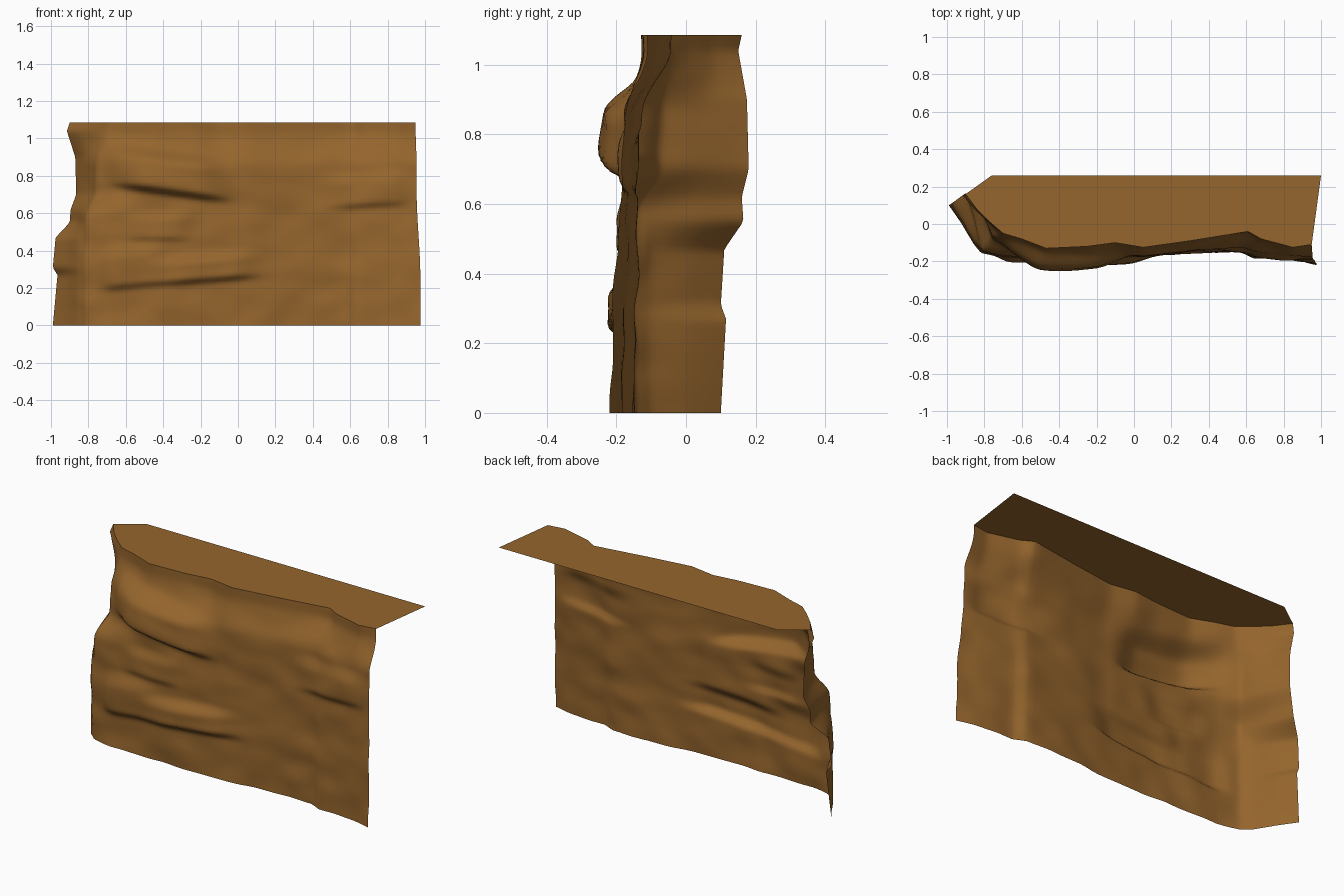
import bpy
import bmesh
import math
from mathutils import Vector, noise

if "Cube" in bpy.data.objects:
    bpy.data.objects.remove(bpy.data.objects["Cube"], do_unlink=True)

HEIGHT = 1.085
COLUMNS_PER_SPAN = 6
ROWS = 72

# Plan outlines from the rear of the side wing, round the corner, along the face
top_plan = [(-.9, .16), (-.84, .08), (-.77, .01), (-.7, -.05), (-.6, -.08),
            (-.47, -.13), (-.25, -.12), (-.1, -.1), (.05, -.125), (.3, -.09),
            (.61, -.04), (.68, -.08), (.85, -.125), (.95, -.11)]
middle_plan = [(-.87, .18), (-.83, .09), (-.79, 0), (-.76, -.08), (-.66, -.135),
               (-.5, -.17), (-.3, -.18), (-.1, -.17), (.05, -.165), (.3, -.145),
               (.58, -.13), (.66, -.15), (.85, -.17), (.955, -.175)]
base_plan = [(-.99, .1), (-.92, 0), (-.86, -.1), (-.81, -.145), (-.68, -.17),
             (-.5, -.175), (-.3, -.18), (-.1, -.175), (.05, -.17), (.3, -.155),
             (.57, -.145), (.64, -.175), (.85, -.195), (.975, -.215)]

# Ragged rear edge of the side wing: height, x, y
wing_edge = [(0, -.99, .1), (.27, -.965, .115), (.31, -.99, .1), (.47, -.975, .11),
             (.55, -.9, .165), (.62, -.895, .16), (.7, -.865, .18), (.9, -.87, .175),
             (1.04, -.915, .15), (HEIGHT, -.9, .16)]

# Rock ledges: centre x, half width, underside height, rise, depth, downward slope
ledges = [(-.36, .36, .71, .24, .07, -.14),
          (-.17, .34, .24, .16, .045, .08),
          (.7, .25, .64, .2, .025, .06),
          (-.56, .2, .21, .25, .03, .1),
          (-.42, .2, .46, .16, .02, 0)]


def smooth(a, b, value):
    t = max(0, min(1, (value - a) / (b - a)))
    return t * t * (3 - 2 * t)


def sample(plan, t):
    """Point on a plan outline."""
    i = min(int(t), len(plan) - 2)
    return Vector(plan[i]).lerp(Vector(plan[i + 1]), t - i)


def outline_at(t, z):
    """Plan point blended between the rim, the middle and the base."""
    # The corner column steps out abruptly, the open end more gradually
    drop = smooth(.58, .72, z) if t < 5 else smooth(.25, .72, z)
    lower = sample(middle_plan, t).lerp(sample(base_plan, t), 1 - drop)
    return sample(top_plan, t).lerp(lower, 1 - smooth(.85, 1.04, z))


def edge_at(z):
    for low, high in zip(wing_edge, wing_edge[1:]):
        if z <= high[0]:
            t = (z - low[0]) / (high[0] - low[0])
            return Vector(low[1:]).lerp(Vector(high[1:]), t)
    return Vector(wing_edge[-1][1:])


def ledge_depth(x, z):
    """Sharp underside that fades out upwards."""
    total = 0
    for cx, half, under, rise, depth, slope in ledges:
        across = 1 - smooth(.4, 1, abs(x - cx) / half)
        h = z - under - slope * (x - cx)
        total += depth * across * smooth(-.012, .012, h) * (1 - smooth(rise * .6, rise, h))
    return total


def rock_point(t, z):
    point = outline_at(t, z)
    point += (edge_at(z) - outline_at(0, z)) * max(0, 1 - t / 3)
    # Lumps are pushed out along the face, fading at the rim and the wing
    fade = 1 - smooth(.95, HEIGHT, z)
    along = smooth(0, 3, t)
    seed = Vector((point.x * 3, t * .2, z * 4))
    lump = noise.noise(seed) * .012 + noise.noise(seed * 2.3) * .01
    out = (ledge_depth(point.x, z) + lump) * along * fade
    corner = 1 - smooth(2, 5, t)
    return Vector((point.x - out * corner * .5, point.y - out, z))


def finish(bm, name, material):
    mesh = bpy.data.meshes.new(name)
    bm.to_mesh(mesh)
    bm.free()
    mesh.materials.append(material)
    obj = bpy.data.objects.new(name, mesh)
    bpy.context.collection.objects.link(obj)
    return obj


earth = bpy.data.materials.new("earth_brown")
earth.use_nodes = True
colour = (.3, .13, .026, 1)
earth.diffuse_color = colour
earth.node_tree.nodes["Principled BSDF"].inputs["Base Color"].default_value = colour
earth.node_tree.nodes["Principled BSDF"].inputs["Roughness"].default_value = .9

# Rock face with its side wing, an open sheet
bm = bmesh.new()
columns = (len(top_plan) - 1) * COLUMNS_PER_SPAN
grid = [[bm.verts.new(rock_point(c / COLUMNS_PER_SPAN, HEIGHT * r / ROWS))
         for c in range(columns + 1)] for r in range(ROWS + 1)]
for lower, upper in zip(grid, grid[1:]):
    for c in range(columns):
        bm.faces.new((lower[c], lower[c + 1], upper[c + 1], upper[c]))
# Soften the plan corners while keeping the outer border fixed
inner = [v for v in bm.verts if not v.is_boundary]
for _ in range(2):
    bmesh.ops.smooth_vert(bm, verts=inner, factor=.5,
                          use_axis_x=True, use_axis_y=True, use_axis_z=True)
rim = [v.co.copy() for v in grid[-1]]
face = finish(bm, "rock_face", earth)
bpy.ops.object.select_all(action="DESELECT")
bpy.context.view_layer.objects.active = face
face.select_set(True)
bpy.ops.object.shade_smooth_by_angle(angle=math.radians(50))

# Flat ground on top, following the rim of the face
bm = bmesh.new()
outline = rim + [Vector((1, .26, HEIGHT)), Vector((-.76, .26, HEIGHT))]
bm.faces.new([bm.verts.new(co) for co in outline])
bmesh.ops.triangulate(bm, faces=bm.faces[:])
finish(bm, "top_ground", earth)
